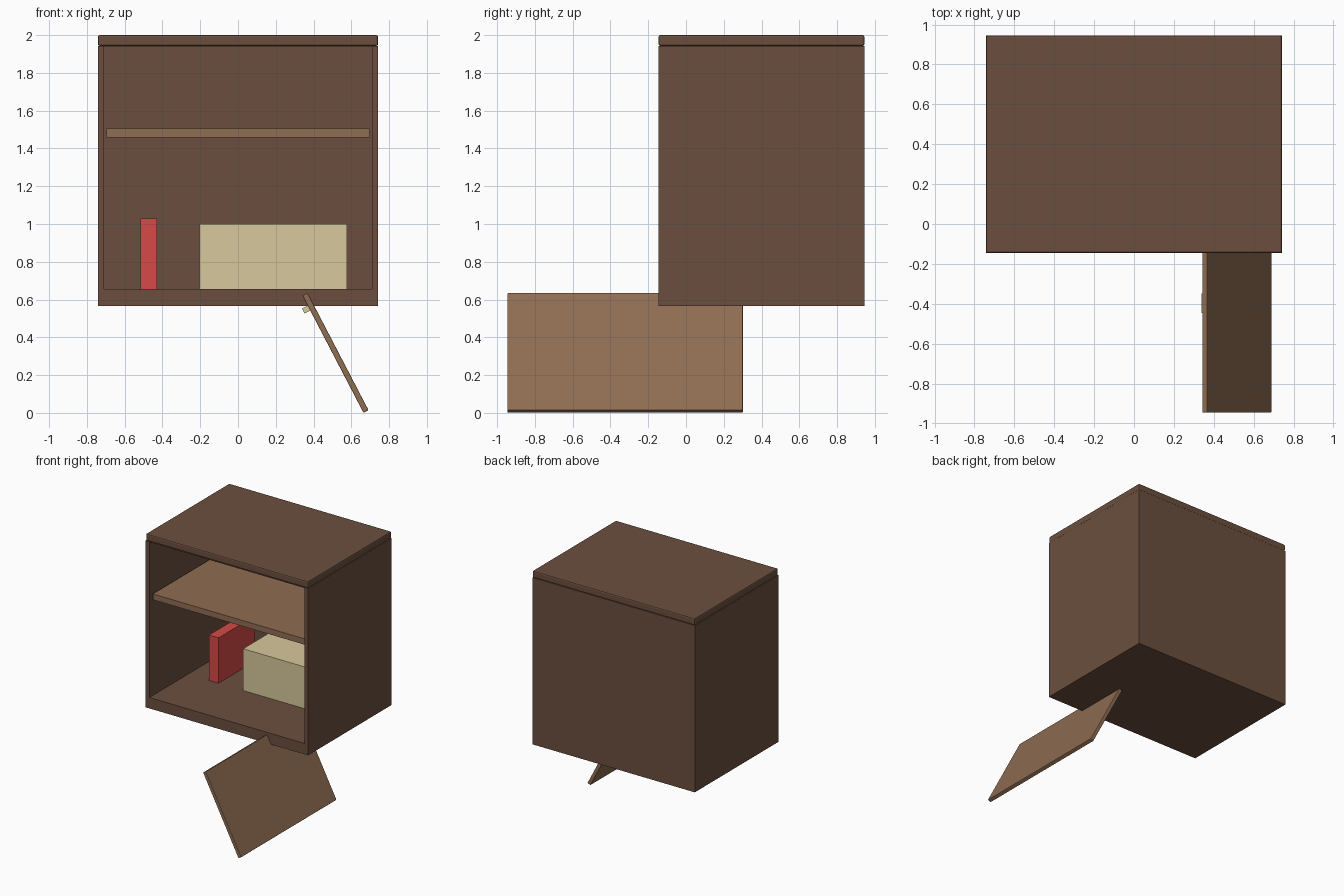
import bpy
import bmesh
from math import radians
from mathutils import Matrix, Vector

cube = bpy.data.objects.get("Cube")
if cube:
    bpy.data.objects.remove(cube, do_unlink=True)


def material(name, hex_code):
    """Flat material from an sRGB hex colour, stored as linear values."""
    rgb = [int(hex_code[i:i + 2], 16) / 255 for i in (0, 2, 4)]
    lin = [c / 12.92 if c <= 0.04045 else ((c + 0.055) / 1.055) ** 2.4 for c in rgb]
    mat = bpy.data.materials.new(name)
    mat.use_nodes = True
    mat.diffuse_color = (*lin, 1)
    mat.node_tree.nodes["Principled BSDF"].inputs["Base Color"].default_value = (*lin, 1)
    return mat


dark_wood = material("dark wood", "6b4f3e")
light_wood = material("light wood", "8f6d52")
cream = material("cream", "d8c89c")
red = material("red", "d64a47")


def box_mesh(low, high):
    low, high = Vector(low), Vector(high)
    bm = bmesh.new()
    bmesh.ops.create_cube(bm, size=1)
    bmesh.ops.scale(bm, vec=high - low, verts=bm.verts)
    bmesh.ops.translate(bm, vec=(low + high) / 2, verts=bm.verts)
    return bm


def finish(name, bm, mat, bevel=0):
    mesh = bpy.data.meshes.new(name)
    bmesh.ops.recalc_face_normals(bm, faces=bm.faces)
    bm.to_mesh(mesh)
    bm.free()
    mesh.materials.append(mat)
    obj = bpy.data.objects.new(name, mesh)
    bpy.context.collection.objects.link(obj)
    if bevel:
        mod = obj.modifiers.new("Edge bevel", 'BEVEL')
        mod.width = bevel
        mod.segments = 2
    return obj


def box(name, low, high, mat, bevel=0):
    return finish(name, box_mesh(low, high), mat, bevel)


# Cabinet dimensions
half_w, front, back = 0.742, -0.145, 0.945
wall, floor_z, base_z, top_z = 0.047, 0.655, 0.565, 1.943
inner = half_w - wall

# Cabinet body: the front face is inset and pushed in to hollow it out
bm = box_mesh((-half_w, front, base_z), (half_w, back, top_z))
opening = min(bm.faces, key=lambda f: f.calc_center_median().y)
bmesh.ops.inset_individual(bm, faces=[opening], thickness=wall)
for v in opening.verts:
    v.co.z = floor_z if v.co.z < 1 else top_z - 0.004
hollow = bmesh.ops.extrude_discrete_faces(bm, faces=[opening])["faces"][0]
bmesh.ops.translate(bm, vec=(0, back - wall - front, 0), verts=hollow.verts)
finish("cabinet_body", bm, dark_wood)

# Lid and shelf
box("cabinet_top", (-half_w, front, top_z), (half_w, back, 2), dark_wood, 0.01)
box("shelf", (-inner, front + 0.025, 1.457), (inner, back - wall, 1.505), light_wood)

# Contents standing on the cabinet floor
box("book", (-0.517, 0.36, floor_z), (-0.43, 0.83, 1.03), red)
box("storage_box", (-0.205, 0.36, floor_z), (0.578, 0.85, 1.0), cream)

# Detached door leaning under the cabinet, with its handle on the lower face
lean = Matrix.Translation((0.516, -0.322, 0.318)) @ Matrix.Rotation(radians(-27.5), 4, 'Y')
door = box("door", (-0.015, -0.623, -0.35), (0.015, 0.623, 0.35), light_wood, 0.004)
handle = box("door_handle", (-0.049, -0.125, 0.26), (-0.014, -0.027, 0.29), cream)
for part in (door, handle):
    part.matrix_world = lean
